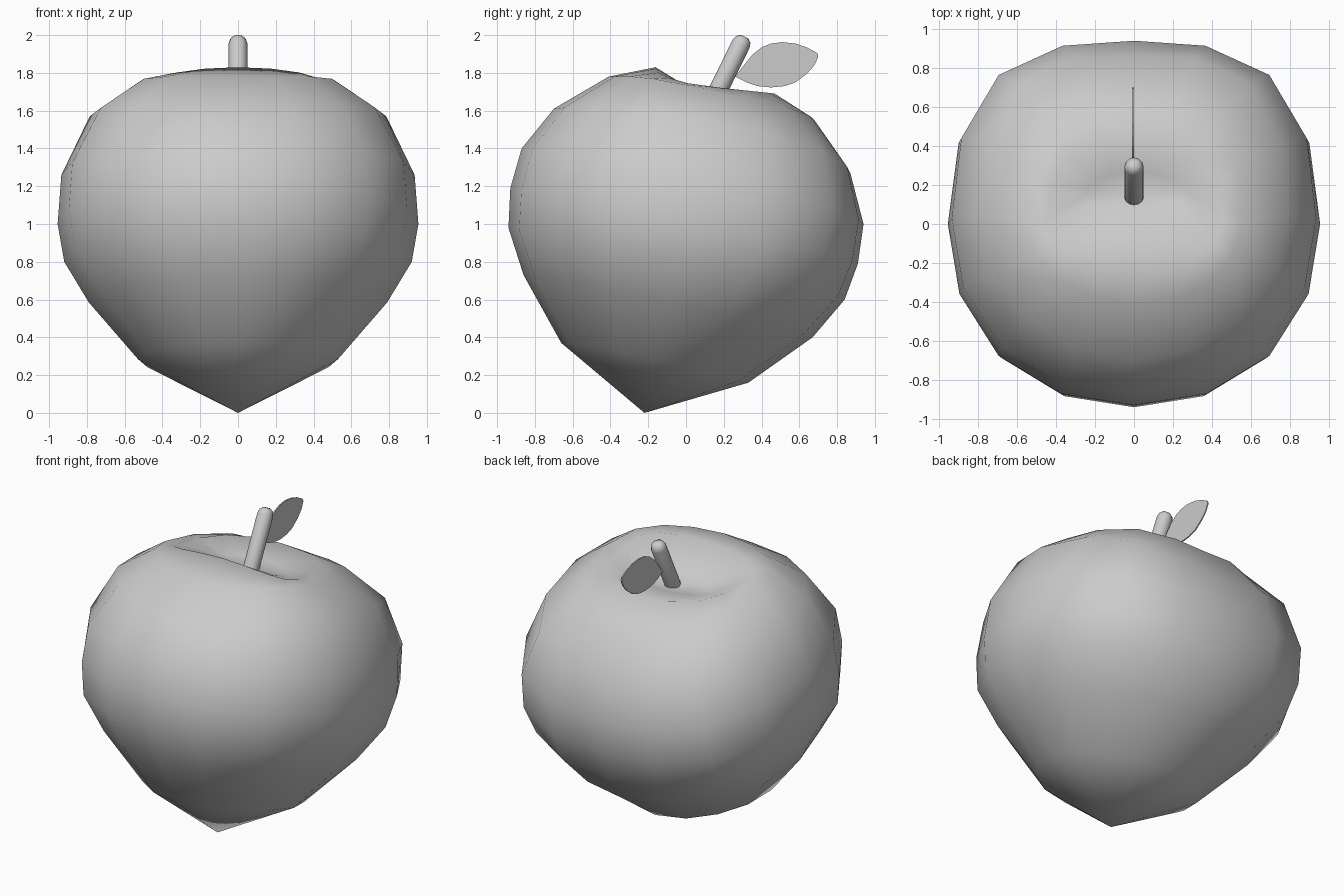
import bpy, bmesh, math
from mathutils import Vector

if "Cube" in bpy.data.objects:
    bpy.data.objects.remove(bpy.data.objects["Cube"])

SEG = 16


def make_object(name, bm, smooth=True):
    bmesh.ops.recalc_face_normals(bm, faces=bm.faces)
    mesh = bpy.data.meshes.new(name)
    bm.to_mesh(mesh)
    bm.free()
    for p in mesh.polygons:
        p.use_smooth = smooth
    ob = bpy.data.objects.new(name, mesh)
    bpy.context.collection.objects.link(ob)
    return ob


# Fruit body: tilted rings, each given by front (y, z), back (y, z), side (x, y, z),
# then diagonal fullness: front, back, and backward shift of the back corners
rings = [
    ((-.66, .37), (.33, .16), (.53, -.16, .285), -.04, -.04, 0),
    ((-.86, .73), (.67, .40), (.79, -.09, .585), 0, 0, .06),
    ((-.94, .98), (.84, .60), (.92, -.04, .80), .03, .03, .12),
    ((-.93, 1.19), (.91, .79), (.955, 0, 1.00), .03, .04, .17),
    ((-.87, 1.40), (.94, 1.00), (.935, .03, 1.26), .03, .05, .17),
    ((-.70, 1.61), (.87, 1.27), (.785, .05, 1.57), 0, .07, .17),
    ((-.41, 1.78), (.68, 1.55), (.55, .01, 1.735), -.04, .08, .14),
    ((-.16, 1.83), (.47, 1.69), (.45, .01, 1.745), .02, .06, .10),
    ((.05, 1.70), (.27, 1.66), (.26, .14, 1.665), 0, 0, 0),
]
bm = bmesh.new()
loops = []
for (fy, fz), (by, bz), (sx, sy, sz), qf, qb, shift in rings:
    loop = []
    for i in range(SEG):
        t = 2 * math.pi * i / SEG
        c, s = math.cos(t), math.sin(t)
        q = 1 + (qf if c > 0 else qb) * math.sin(2 * t) ** 2
        my, mz = (fy + by) / 2, (fz + bz) / 2
        y = my + (fy - by) / 2 * c * q + (sy - my) * s * s
        y += shift * max(0, -c) * s * s
        z = mz + (fz - bz) / 2 * c + (sz - mz) * s * s
        loop.append(bm.verts.new((sx * s * q, y, z)))
    loops.append(loop)
tip = bm.verts.new((0, -.22, 0))
dip = bm.verts.new((0, .15, 1.64))
for i in range(SEG):
    j = (i + 1) % SEG
    bm.faces.new((tip, loops[0][i], loops[0][j]))
    bm.faces.new((dip, loops[-1][i], loops[-1][j]))
    for a, b in zip(loops, loops[1:]):
        bm.faces.new((a[i], a[j], b[j], b[i]))
make_object("fruit_body", bm)

# Stem: leaning rod with a rounded top, open where it enters the fruit
base, top = Vector((0, .14, 1.645)), Vector((0, .312, 1.995))
axis = top - base
length = axis.length
profile = [(.05, 0), (.05, length - .045), (.042, length - .02), (.022, length - .003)]
rot = axis.to_track_quat('Z', 'Y')
bm = bmesh.new()
prev = None
for r, h in profile:
    ring = [bm.verts.new(base + rot @ Vector((r * math.cos(2 * math.pi * k / 12),
                                              r * math.sin(2 * math.pi * k / 12), h)))
            for k in range(12)]
    if prev:
        for k in range(12):
            n = (k + 1) % 12
            bm.faces.new((prev[k], prev[n], ring[n], ring[k]))
    prev = ring
bm.faces.new(prev)
make_object("stem", bm)

# Leaf: thin upright blade beside the stem
outline = [(.26, 1.78), (.32, 1.75), (.38, 1.73), (.45, 1.723), (.52, 1.73), (.58, 1.75),
           (.64, 1.795), (.68, 1.84), (.70, 1.885), (.695, 1.905), (.64, 1.935), (.58, 1.955),
           (.51, 1.963), (.45, 1.955), (.40, 1.935), (.35, 1.895), (.31, 1.845)]
bm = bmesh.new()
bm.faces.new([bm.verts.new((-.005, y, z)) for y, z in outline])
leaf = make_object("leaf", bm, False)
mod = leaf.modifiers.new("thickness", 'SOLIDIFY')
mod.thickness = .008
mod.offset = 0
